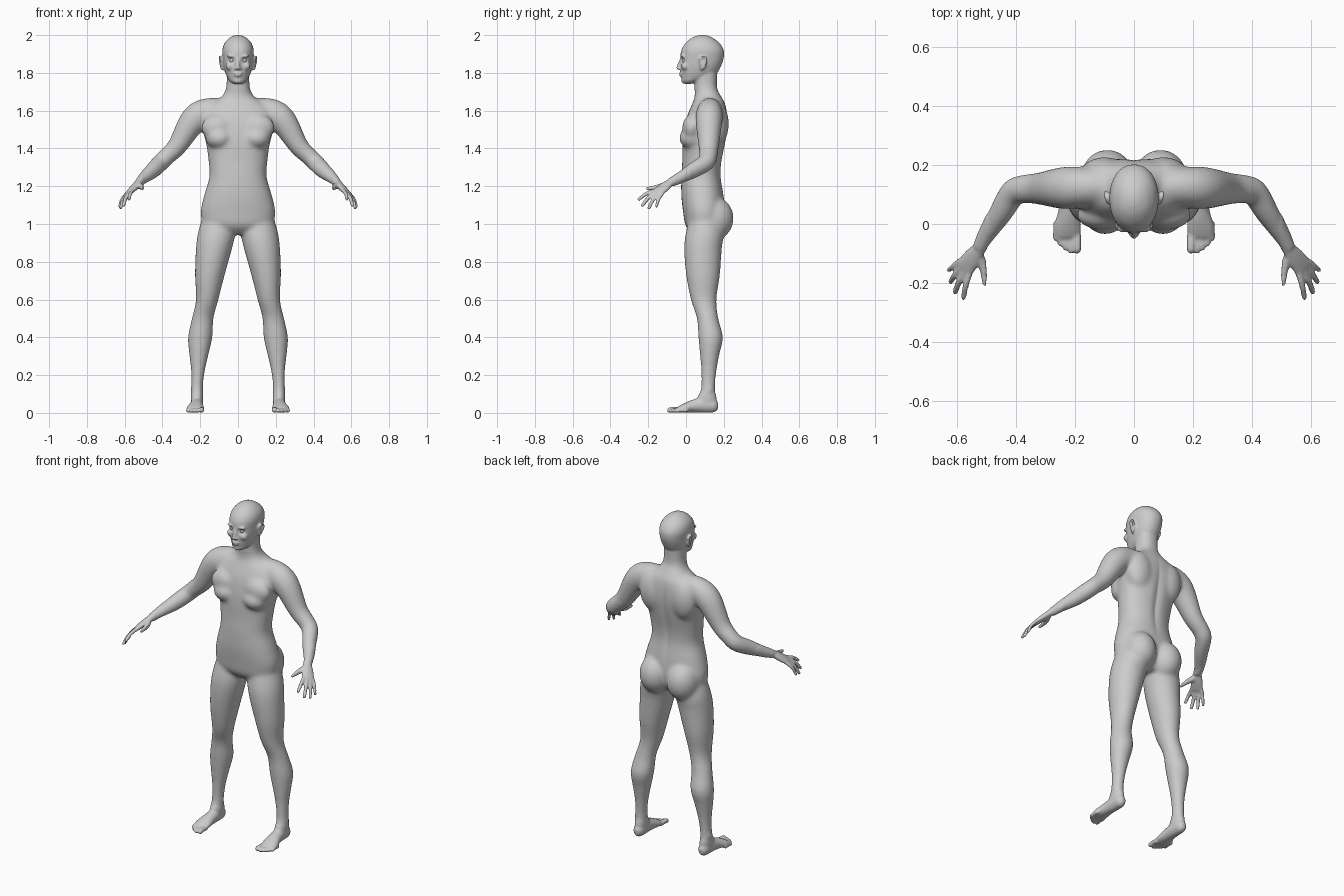
import bpy, bmesh, math
from mathutils import Vector, Matrix

bm = bmesh.new()


def catmull(rows, steps=6):
    """Smoothly interpolate a list of number rows."""
    out = []
    for i in range(len(rows) - 1):
        a, b, c, d = (rows[max(0, min(len(rows) - 1, i + k))] for k in (-1, 0, 1, 2))
        for s in range(steps):
            t = s / steps
            out.append([0.5 * (2 * q + (r - p) * t + (2 * p - 5 * q + 4 * r - w) * t * t
                        + (3 * q - p - 3 * r + w) * t ** 3) for p, q, r, w in zip(a, b, c, d)])
    return out + [list(rows[-1])]


def loft(rows, ref=None, n=2.0, seg=32):
    """Closed tube through rows (x, y, z, half width, half depth); level rings when ref is None."""
    rows = catmull(rows)
    pts = [Vector(r[:3]) for r in rows]
    rings = []
    for i, r in enumerate(rows):
        u, v = Vector((1, 0, 0)), Vector((0, 1, 0))
        if ref:
            t = (pts[min(i + 1, len(pts) - 1)] - pts[max(i - 1, 0)]).normalized()
            u = Vector(ref)
            u = (u - t * u.dot(t)).normalized()
            v = t.cross(u)
        ring = []
        for k in range(seg):
            c, s = math.cos(math.tau * k / seg), math.sin(math.tau * k / seg)
            c = math.copysign(abs(c) ** (2 / n), c)
            s = math.copysign(abs(s) ** (2 / n), s)
            ring.append(bm.verts.new(pts[i] + u * c * r[3] + v * s * r[4]))
        rings.append(ring)
    for a, b in zip(rings, rings[1:]):
        for k in range(seg):
            bm.faces.new((a[k], a[(k + 1) % seg], b[(k + 1) % seg], b[k]))
    for ring, p in ((rings[0], pts[0]), (rings[-1], pts[-1])):
        mid = bm.verts.new(p)
        for k in range(seg):
            bm.faces.new((ring[k], ring[(k + 1) % seg], mid))


def levels(rows, n=2.0):
    """Rows (z, centre x, half width, front y, back y) to a level loft."""
    loft([(cx, (f + b) / 2, z, w, (b - f) / 2) for z, cx, w, f, b in rows], n=n)


def tube(rows, ref=(0, 0, 1)):
    """Round tube with a rounded tip through rows (x, y, z, radius)."""
    a, b = Vector(rows[-2][:3]), Vector(rows[-1][:3])
    r = rows[-1][3]
    tip = b + (b - a).normalized() * r * 0.7
    loft([(*q[:3], q[3], q[3]) for q in rows] + [(*tip, r * 0.5, r * 0.5)], ref, seg=16)


def ball(loc, size, rot=0):
    m = Matrix.Translation(loc) @ Matrix.Rotation(rot, 4, 'X') @ Matrix.Diagonal((*size, 1))
    bmesh.ops.create_uvsphere(bm, u_segments=24, v_segments=16, radius=1, matrix=m)


# Leg
levels([(1.06, .10, .08, .03, .17), (.96, .112, .099, 0, .20), (.87, .127, .096, -.01, .19),
        (.73, .149, .079, 0, .18), (.60, .163, .060, .025, .162), (.50, .187, .058, .057, .172),
        (.40, .200, .065, .065, .196), (.31, .207, .052, .073, .178), (.22, .212, .037, .08, .162),
        (.13, .217, .031, .078, .155), (.07, .217, .033, .055, .163), (.04, .217, .03, .05, .16)])
# Foot and toes
loft([(.217, .17, .035, .012, .018), (.217, .148, .037, .029, .035), (.217, .10, .043, .033, .042),
      (.22, .04, .036, .037, .034), (.225, -.01, .025, .046, .024), (.226, -.045, .016, .044, .014)],
     ref=(1, 0, 0))
for x, y, r in ((.193, -.09, .014), (.214, -.093, .010), (.232, -.083, .010),
                (.249, -.069, .010), (.265, -.05, .010)):
    tube([(x, y + .06, r + .002, r), (x, y + .025, r + .004, r), (x, y, r, r)])
# Ankle bones
ball((.192, .115, .13), (.012, .016, .018))
ball((.243, .125, .12), (.012, .016, .018))
# Buttock, chest and shoulder blade
ball((.09, .15, 1.03), (.093, .103, .115))
ball((.098, .035, 1.455), (.075, .072, .06))
ball((.11, .03, 1.51), (.085, .05, .07))
ball((.10, .165, 1.53), (.085, .062, .12))
# Arm
loft([(.06, .125, 1.59, .07, .06), (.16, .125, 1.59, .077, .068), (.235, .122, 1.55, .073, .072),
      (.32, .12, 1.415, .053, .055), (.375, .118, 1.36, .047, .049), (.41, .105, 1.325, .047, .046),
      (.45, .04, 1.285, .044, .041), (.498, -.035, 1.243, .031, .031), (.523, -.08, 1.22, .024, .024)],
     ref=(.3, .1, 1))
# Hand
loft([(.51, -.06, 1.232, .024, .022), (.524, -.083, 1.22, .024, .019), (.548, -.115, 1.195, .033, .018),
      (.573, -.148, 1.169, .036, .013), (.579, -.156, 1.163, .028, .008)], ref=(.04, .04, -.02))
for knuckle, tip, r in (((.556, -.165, 1.178), (.577, -.25, 1.13), .0105),
                        ((.573, -.16, 1.168), (.606, -.231, 1.098), .011),
                        ((.586, -.147, 1.16), (.621, -.196, 1.085), .0105),
                        ((.595, -.128, 1.156), (.627, -.157, 1.092), .0095)):
    k, t = Vector(knuckle), Vector(tip)
    m = k.lerp(t, .5) + Vector((.004, -.003, .006))
    tube([(*k.lerp(Vector((.535, -.1, 1.207)), .35), r), (*k, r), (*m, r), (*t, r * .85)], ref=(1, 0, .2))
tube([(.53, -.1, 1.21, .018), (.514, -.135, 1.198, .016), (.507, -.17, 1.192, .0125),
      (.505, -.203, 1.187, .0095)], ref=(1, 0, .2))
# Ear
ball((.083, .088, 1.85), (.011, .018, .033), .15)
tube([(.084, .074, 1.855, .005), (.091, .076, 1.878, .006), (.096, .095, 1.886, .006),
      (.097, .108, 1.87, .006), (.092, .1, 1.84, .006), (.083, .083, 1.818, .007)], ref=(1, 0, 0))
# Brow and cheek
ball((.034, -.016, 1.888), (.026, .014, .008))
ball((.042, -.004, 1.835), (.024, .022, .022))
# Nostril
ball((.011, -.033, 1.822), (.008, .011, .007))

# Mirror all side parts
dup = bmesh.ops.duplicate(bm, geom=bm.verts[:] + bm.edges[:] + bm.faces[:])["geom"]
bmesh.ops.scale(bm, vec=(-1, 1, 1), verts=[g for g in dup if isinstance(g, bmesh.types.BMVert)])

# Torso and neck
levels([(.945, 0, .08, .04, .16), (.99, 0, .175, -.002, .19), (1.06, 0, .198, -.015, .205),
        (1.15, 0, .180, -.025, .2), (1.25, 0, .152, -.025, .186), (1.33, 0, .156, -.02, .19),
        (1.42, 0, .168, -.018, .208), (1.5, 0, .188, -.01, .22), (1.57, 0, .2, .005, .22),
        (1.63, 0, .16, .03, .21), (1.67, 0, .092, .045, .19), (1.72, 0, .063, .045, .165),
        (1.80, 0, .06, .04, .165)], n=2.25)
# Head
levels([(1.742, 0, .022, -.01, .03), (1.755, 0, .042, -.021, .07), (1.775, 0, .056, -.025, .13),
        (1.80, 0, .067, -.028, .165), (1.84, 0, .077, -.03, .187), (1.88, 0, .081, -.03, .2),
        (1.92, 0, .083, -.025, .2), (1.955, 0, .073, -.005, .18), (1.982, 0, .05, .025, .147),
        (1.996, 0, .025, .055, .118), (2.001, 0, .006, .08, .092)], n=2.15)
# Nose, lips and chin
tube([(0, -.022, 1.885, .007), (0, -.031, 1.858, .008), (0, -.04, 1.832, .010), (0, -.041, 1.824, .010)],
     ref=(1, 0, 0))
ball((0, -.027, 1.798), (.024, .011, .006))
ball((0, -.026, 1.786), (.02, .011, .006))
ball((0, -.012, 1.758), (.022, .014, .014))

# Fuse every part into one skin
bmesh.ops.recalc_face_normals(bm, faces=bm.faces)
mesh = bpy.data.meshes.new("body")
bm.to_mesh(mesh)
bm.free()
body = bpy.data.objects.new("body", mesh)
bpy.context.collection.objects.link(body)
mod = body.modifiers.new("fuse", 'REMESH')
mod.mode = 'VOXEL'
mod.voxel_size = 0.0055
dg = bpy.context.evaluated_depsgraph_get()
skin = bpy.data.meshes.new_from_object(body.evaluated_get(dg))
body.modifiers.clear()
body.data = skin

# Soften the skin, more on the trunk and limbs than on face, hands and feet
bm = bmesh.new()
bm.from_mesh(skin)


def soften(verts, times):
    for _ in range(times):
        bmesh.ops.smooth_vert(bm, verts=verts, factor=.5, use_axis_x=True, use_axis_y=True, use_axis_z=True)


soften([v for v in bm.verts if abs(v.co.x) < .5 and .1 < v.co.z < 1.71], 30)
soften(bm.verts[:], 3)
# Eye sockets and spine groove
for v in bm.verts:
    x, y, z = abs(v.co.x), v.co.y, v.co.z
    d = (Vector((x, y, z)) - Vector((.033, -.022, 1.866))).length / .022
    if d < 1:
        v.co.y += .009 * (1 - d * d)
    if y > .13 and 1.12 < z < 1.64 and x < .05:
        v.co.y -= .01 * (1 - x / .05) ** 2 * math.sin(math.pi * (z - 1.12) / .52)
for f in bm.faces:
    f.smooth = True
bm.to_mesh(skin)
bm.free()

# Eyes
for side, name in ((1, "left_eye"), (-1, "right_eye")):
    bpy.ops.mesh.primitive_uv_sphere_add(segments=20, ring_count=12, radius=.0125,
                                         location=(.033 * side, -.006, 1.866))
    eye = bpy.context.object
    eye.name = name
    bpy.ops.object.shade_smooth()
